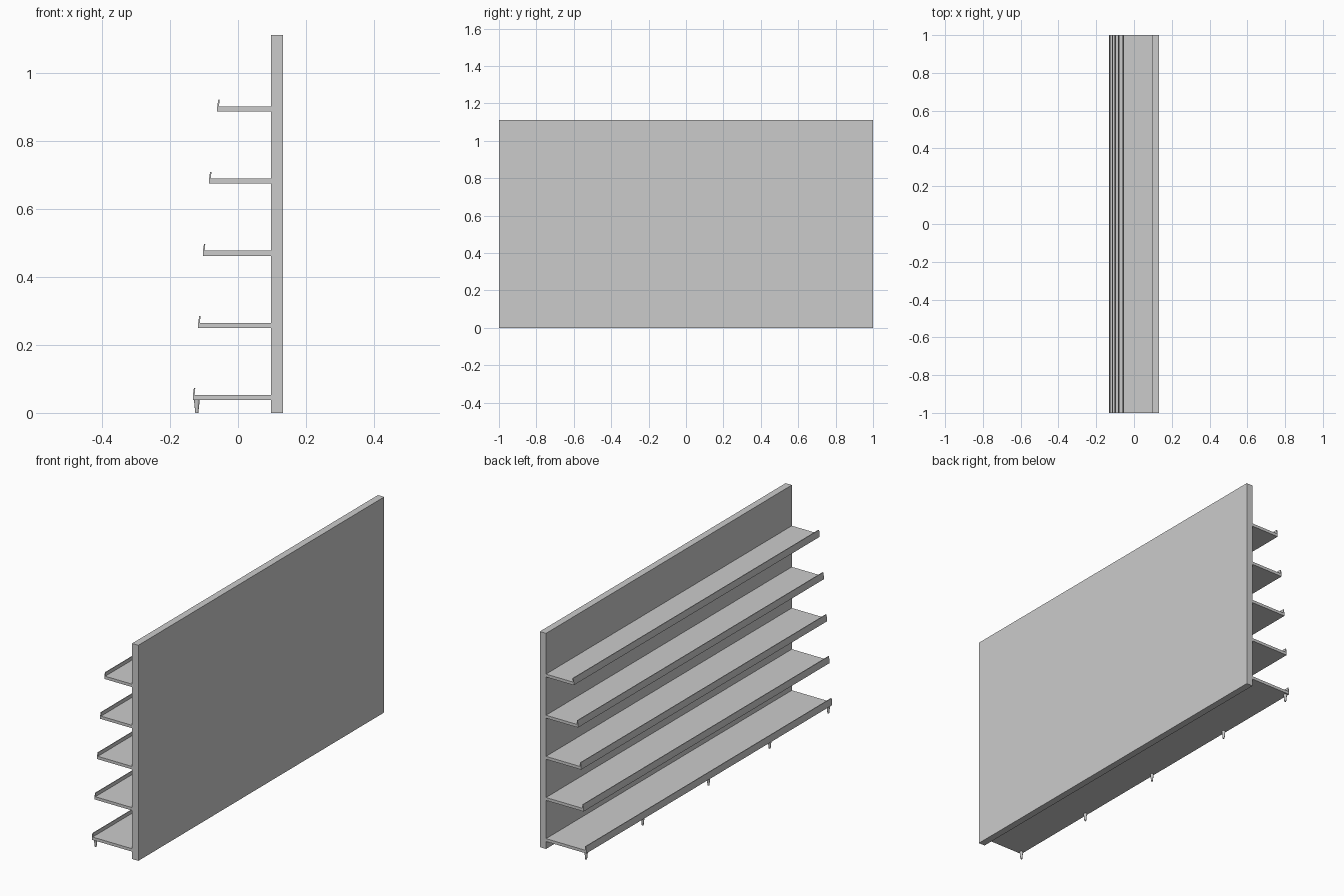
import bpy, bmesh

if "Cube" in bpy.data.objects:
    bpy.data.objects.remove(bpy.data.objects["Cube"])

PANEL_X0, PANEL_X1, HEIGHT = 0.097, 0.1325, 1.11


def extrude_profile(name, pts):
    """Extrude an x-z outline along y over the full 2-unit length."""
    bm = bmesh.new()
    face = bm.faces.new([bm.verts.new((x, -1, z)) for x, z in pts])
    new = bmesh.ops.extrude_face_region(bm, geom=[face])["geom"]
    bmesh.ops.translate(bm, vec=(0, 2, 0),
                        verts=[v for v in new if isinstance(v, bmesh.types.BMVert)])
    bmesh.ops.recalc_face_normals(bm, faces=bm.faces)
    mesh = bpy.data.meshes.new(name)
    bm.to_mesh(mesh)
    bm.free()
    obj = bpy.data.objects.new(name, mesh)
    bpy.context.collection.objects.link(obj)


# Back panel
extrude_profile("back_panel", [(PANEL_X0, 0), (PANEL_X1, 0),
                               (PANEL_X1, HEIGHT), (PANEL_X0, HEIGHT)])

# Shelves with a slightly leaning front lip, deeper towards the bottom
for i, front in enumerate([-0.1325, -0.117, -0.103, -0.085, -0.061]):
    z = 0.038 + i * 0.2118
    extrude_profile(f"shelf_{i + 1}", [
        (front, z), (PANEL_X0, z), (PANEL_X0, z + 0.015),
        (front + 0.005, z + 0.015), (front + 0.007, z + 0.035),
        (front + 0.003, z + 0.035), (front, z + 0.015)])

# Small tapered feet under the front of the bottom shelf
for i, y in enumerate([-0.985, -0.508, -0.01, 0.525, 0.985]):
    bpy.ops.mesh.primitive_cone_add(vertices=16, radius1=0.0045, radius2=0.0085,
                                    depth=0.038, location=(-0.121, y, 0.019))
    bpy.context.object.name = f"foot_{i + 1}"
    bpy.ops.object.shade_smooth_by_angle()
